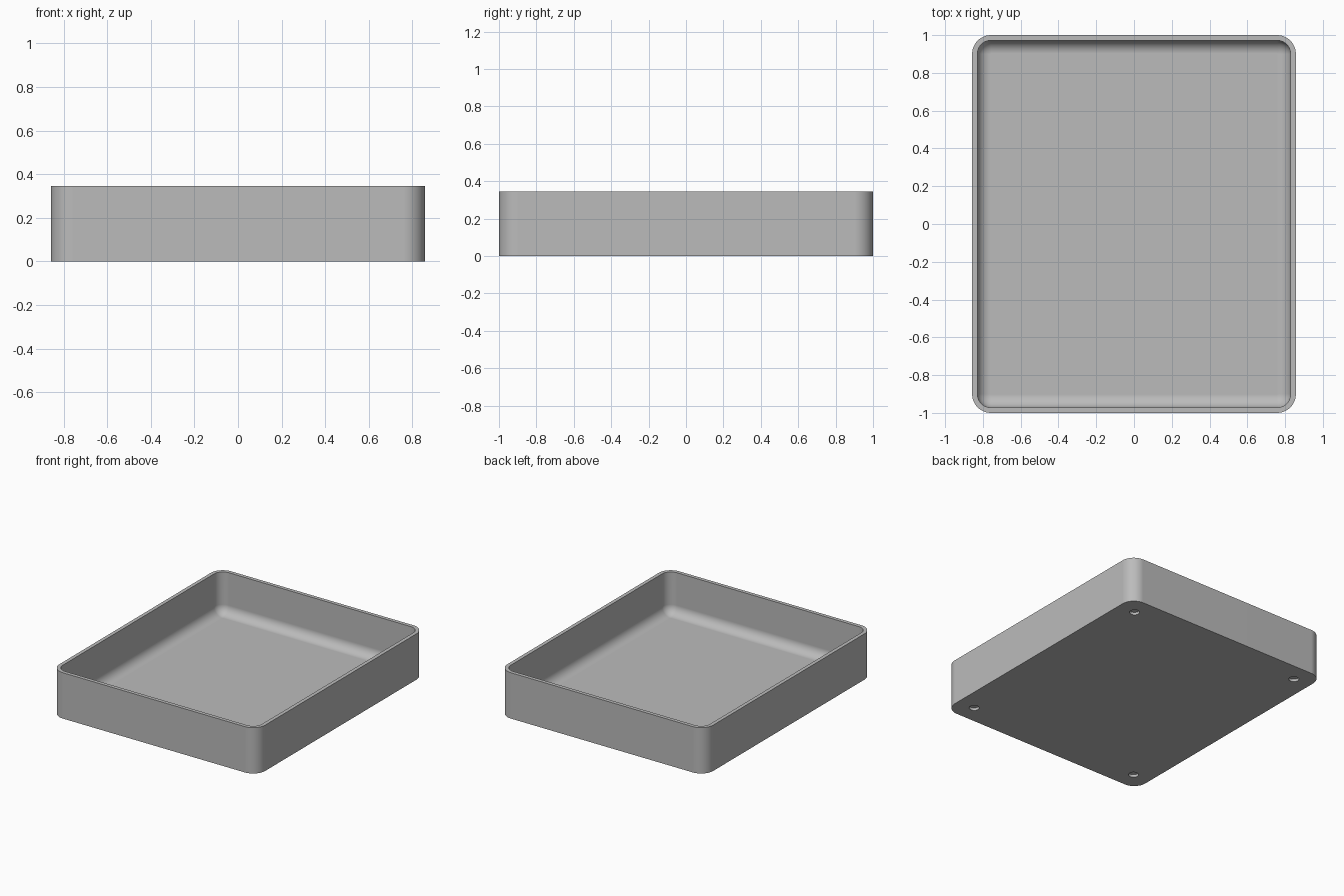
import bpy, bmesh, math

if "Cube" in bpy.data.objects:
    bpy.data.objects.remove(bpy.data.objects["Cube"])

HALF_X, HALF_Y, HEIGHT = 0.857, 1.0, 0.345
CORNER, WALL, FLOOR, FILLET = 0.1, 0.028, 0.03, 0.07
STEPS = 12

grey = bpy.data.materials.new("light grey plastic")
grey.use_nodes = True
COLOUR = (0.5, 0.5, 0.5, 1)
grey.diffuse_color = COLOUR
grey.node_tree.nodes["Principled BSDF"].inputs["Base Color"].default_value = COLOUR


def rounded_loop(bm, inset, z):
    """Ring of vertices around a rounded rectangle, moved inward by inset."""
    r = CORNER - inset
    verts = []
    for i, (sx, sy) in enumerate([(1, 1), (-1, 1), (-1, -1), (1, -1)]):
        for k in range(STEPS + 1):
            a = math.pi / 2 * (i + k / STEPS)
            verts.append(bm.verts.new((sx * (HALF_X - CORNER) + r * math.cos(a),
                                       sy * (HALF_Y - CORNER) + r * math.sin(a), z)))
    return verts


# Tray shell: outer wall, flat rim, inner wall, rounded inner foot, floor
profile = [(0, 0), (0, HEIGHT), (WALL, HEIGHT)]
for k in range(STEPS + 1):
    a = math.pi / 2 * k / STEPS
    profile.append((WALL + FILLET * (1 - math.cos(a)),
                    FLOOR + FILLET * (1 - math.sin(a))))
bm = bmesh.new()
loops = [rounded_loop(bm, inset, z) for inset, z in profile]
for low, high in zip(loops, loops[1:]):
    for i in range(len(low)):
        j = (i + 1) % len(low)
        bm.faces.new((low[i], low[j], high[j], high[i]))
bm.faces.new(list(reversed(loops[0])))
bm.faces.new(loops[-1])
bmesh.ops.recalc_face_normals(bm, faces=bm.faces)
mesh = bpy.data.meshes.new("tray")
bm.to_mesh(mesh)
bm.free()
mesh.materials.append(grey)
tray = bpy.data.objects.new("tray", mesh)
bpy.context.collection.objects.link(tray)

# Shallow round sockets under the four corners
bm = bmesh.new()
for sx in (-1, 1):
    for sy in (-1, 1):
        made = bmesh.ops.create_cone(bm, cap_ends=True, segments=32,
                                     radius1=0.035, radius2=0.035, depth=0.04)
        bmesh.ops.translate(bm, verts=made["verts"],
                            vec=(sx * (HALF_X - 0.14), sy * (HALF_Y - 0.14), 0))
mesh = bpy.data.meshes.new("socket_cutter")
bm.to_mesh(mesh)
bm.free()
mesh.materials.append(grey)
cutter = bpy.data.objects.new("socket_cutter", mesh)
bpy.context.collection.objects.link(cutter)
cutter.hide_render = True
cutter.hide_set(True)
cutter.display_type = 'WIRE'

cut = tray.modifiers.new("sockets", 'BOOLEAN')
cut.operation = 'DIFFERENCE'
cut.solver = 'EXACT'
cut.object = cutter
bpy.ops.object.select_all(action='DESELECT')
tray.select_set(True)
bpy.context.view_layer.objects.active = tray
bpy.ops.object.modifier_apply(modifier=cut.name)
bpy.data.objects.remove(cutter)

# Smooth curves, crisp rim and sockets, even shading on the flats
bpy.ops.object.shade_smooth_by_angle(angle=math.radians(35))
even = tray.modifiers.new("even_shading", 'WEIGHTED_NORMAL')
even.keep_sharp = True
